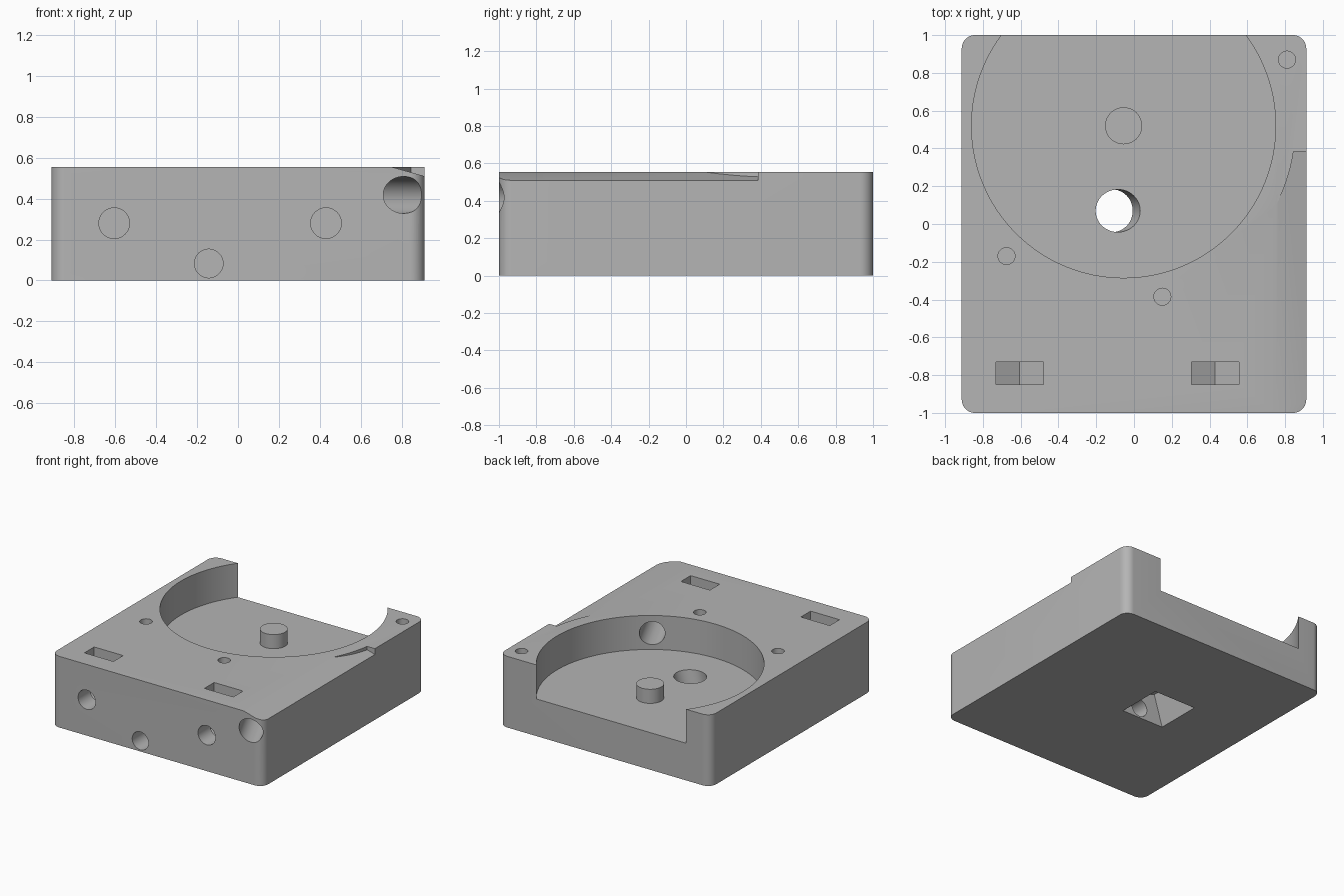
import bpy, bmesh
from math import sin, cos, pi, radians, atan2
from mathutils import Matrix, Vector

if "Cube" in bpy.data.objects:
    bpy.data.objects.remove(bpy.data.objects["Cube"], do_unlink=True)

grey = bpy.data.materials.new("plain_grey")
grey.use_nodes = True
grey.diffuse_color = (0.46, 0.46, 0.46, 1)
grey.node_tree.nodes["Principled BSDF"].inputs["Base Color"].default_value = grey.diffuse_color

H = 0.555          # block height
FLOOR = 0.29       # floor of the round recess
HUB = (-0.055, 0.52)
ALONG_Y = Matrix.Rotation(-pi / 2, 4, 'X')


def circle(r, n=48):
    return [(r * cos(2 * pi * i / n), r * sin(2 * pi * i / n)) for i in range(n)]


def rounded_rect(w, d, r, n=10):
    pts = []
    for k, (sx, sy) in enumerate([(1, 1), (-1, 1), (-1, -1), (1, -1)]):
        for i in range(n + 1):
            a = pi / 2 * (k + i / n)
            pts.append((sx * (w - r) + r * cos(a), sy * (d - r) + r * sin(a)))
    return pts


def prism(name, pts, length, start=(0, 0, 0), rot=Matrix()):
    """Extrude a flat outline along its local z, then turn and place it."""
    bm = bmesh.new()
    face = bm.faces.new([bm.verts.new((x, y, 0)) for x, y in pts])
    top = bmesh.ops.extrude_face_region(bm, geom=[face])["geom"]
    bmesh.ops.translate(bm, vec=(0, 0, length),
                        verts=[v for v in top if isinstance(v, bmesh.types.BMVert)])
    bmesh.ops.recalc_face_normals(bm, faces=bm.faces[:])
    bm.transform(Matrix.Translation(Vector(start)) @ rot)
    me = bpy.data.meshes.new(name)
    bm.to_mesh(me)
    bm.free()
    me.materials.append(grey)
    ob = bpy.data.objects.new(name, me)
    bpy.context.collection.objects.link(ob)
    return ob


def cut(target, cutter):
    """Subtract the cutter for good and remove it."""
    cutter.hide_render = True
    mod = target.modifiers.new("cut", 'BOOLEAN')
    mod.operation, mod.solver, mod.object = 'DIFFERENCE', 'EXACT', cutter
    deps = bpy.context.evaluated_depsgraph_get()
    me = bpy.data.meshes.new_from_object(target.evaluated_get(deps))
    target.modifiers.clear()
    target.data = me
    bpy.data.objects.remove(cutter, do_unlink=True)


block = prism("housing_block", rounded_rect(0.912, 1.0, 0.07), H)

# Round recess, open at the back
cut(block, prism("recess", circle(0.805, 128), 0.5, (*HUB, FLOOR)))

# Sloped relief along one top edge, stopping at a rim around the recess
relief = prism("relief", [(0.70, -0.569), (1.0, -0.485), (1.0, -0.7), (0.70, -0.7)],
               1.485, (0, -1.1, 0), ALONG_Y)
cut(relief, prism("rim", circle(0.91, 128), 1, (*HUB, 0)))
cut(block, relief)

# Screw holes from the front, each with a pointed nut slot from above
for x in (-0.605, 0.43):
    cut(block, prism("screw_hole", circle(0.075), 0.55, (x, -1.1, 0.28), ALONG_Y))
    cut(block, prism("nut_slot", [(-0.125, 0.072), (0, 0.144), (0.125, 0.072),
                                  (0.125, -0.4), (-0.125, -0.4)],
                     0.12, (x, -0.85, 0.28), ALONG_Y))

# Slanted feed hole from the front corner into the recess
turn = radians(26)
way = Vector((-sin(turn), cos(turn), 0))
cut(block, prism("feed_hole", circle(0.09), 1.3, Vector((0.81, -1, 0.418)) - way * 0.25,
                 Matrix.Rotation(turn, 4, 'Z') @ ALONG_Y))

# Leaning square socket underneath and round hole up into the recess
lean = atan2(0.088, FLOOR)
tilt = Matrix.Rotation(lean, 4, 'Y')
axis = Vector((sin(lean), 0, cos(lean)))
base = Vector((-0.173, 0.07, 0))
square = [(-0.175, -0.18), (0.175, -0.18), (0.175, 0.18), (-0.175, 0.18)]
cut(block, prism("socket", square, 0.4, base - axis * 0.2, tilt))
cut(block, prism("recess_hole", circle(0.113), 0.3, base + axis * 0.1, tilt))

# Wire hole from the front to the socket
cut(block, prism("wire_hole", circle(0.07), 1.15, (-0.143, -1.1, 0.083), ALONG_Y))

# Small blind holes in the top
for x, y in ((-0.675, -0.17), (0.15, -0.385), (0.81, 0.87)):
    cut(block, prism("pin_hole", circle(0.045, 32), 0.5, (x, y, 0.28)))

# Central post in the recess
post = prism("centre_post", circle(0.098), 0.125, (*HUB, FLOOR - 0.015))

for ob in (block, post):
    bpy.ops.object.select_all(action='DESELECT')
    ob.select_set(True)
    bpy.context.view_layer.objects.active = ob
    bpy.ops.object.shade_smooth_by_angle(angle=radians(25))
